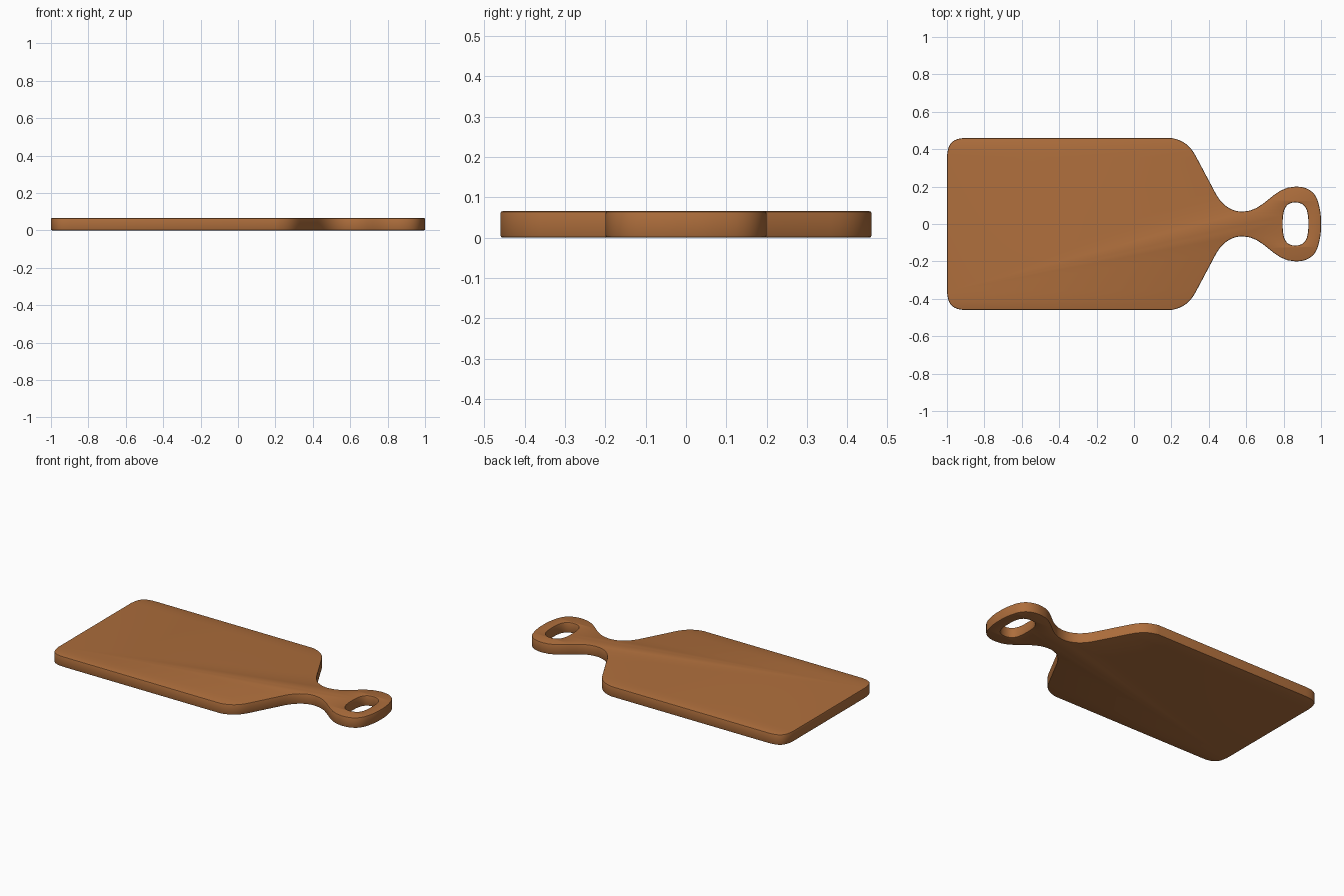
import bpy
from mathutils import Vector
from mathutils.geometry import interpolate_bezier

if "Cube" in bpy.data.objects:
    bpy.data.objects.remove(bpy.data.objects["Cube"])

THICK = 0.066
BEVEL = 0.006

wood = bpy.data.materials.new("warm brown wood")
wood.diffuse_color = (0.42, 0.155, 0.045, 1)
wood.use_nodes = True
wood.node_tree.nodes["Principled BSDF"].inputs["Base Color"].default_value = wood.diffuse_color


def half_profile(start, segments, steps=9):
    """Chain cubic segments (handle, handle, end) into a list of points."""
    pts, cur = [start], start
    for h1, h2, end in segments:
        if h1 is None:                      # straight run
            pts.append(end)
        else:
            seg = interpolate_bezier(Vector(cur), Vector(h1), Vector(h2), Vector(end), steps)
            pts += [(p.x, p.y) for p in seg[1:]]
        cur = end
    return pts


def add_loop(curve, half):
    """Closed loop from an upper half and its mirror across y = 0."""
    pts = half + [(x, -y) for x, y in reversed(half)]
    spline = curve.splines.new('POLY')
    spline.points.add(len(pts) - 1)
    for p, (x, y) in zip(spline.points, pts):
        p.co = (x, y, 0, 1)
    spline.use_cyclic_u = True


# Board outline: square end, shoulder, narrow neck, looped grip
outline = half_profile((-1.0, 0.36), [
    ((-0.995, 0.435), (-0.97, 0.46), (-0.89, 0.46)),
    (None, None, (0.20, 0.46)),
    ((0.265, 0.447), (0.30, 0.42), (0.332, 0.36)),
    (None, None, (0.425, 0.185)),
    ((0.465, 0.10), (0.52, 0.066), (0.58, 0.066)),
    ((0.70, 0.066), (0.74, 0.20), (0.865, 0.20)),
    ((0.925, 0.20), (0.965, 0.175), (0.982, 0.125)),
    ((0.995, 0.08), (1.0, 0.05), (1.0, 0.012)),
])
# Hanging hole in the grip
hole = half_profile((0.795, 0.02), [
    ((0.797, 0.085), (0.815, 0.115), (0.862, 0.115)),
    ((0.912, 0.115), (0.93, 0.085), (0.932, 0.02)),
])

# Extruded slab with slightly eased edges
curve = bpy.data.curves.new("cutting_board", 'CURVE')
curve.dimensions = '2D'
curve.fill_mode = 'BOTH'
curve.extrude = THICK / 2 - BEVEL
curve.bevel_depth = BEVEL
curve.bevel_resolution = 1
curve.offset = -BEVEL
add_loop(curve, outline)
add_loop(curve, hole)
curve.materials.append(wood)

board = bpy.data.objects.new("cutting_board", curve)
board.location.z = THICK / 2
bpy.context.collection.objects.link(board)
bpy.context.view_layer.objects.active = board
board.select_set(True)
bpy.ops.object.convert(target='MESH')

# Weld the caps to the rim and smooth the sides
board = bpy.context.object
bpy.ops.object.mode_set(mode='EDIT')
bpy.ops.mesh.select_all(action='SELECT')
bpy.ops.mesh.remove_doubles(threshold=0.0002)
bpy.ops.mesh.normals_make_consistent(inside=False)
bpy.ops.object.mode_set(mode='OBJECT')
bpy.ops.object.shade_smooth_by_angle(angle=0.5)
